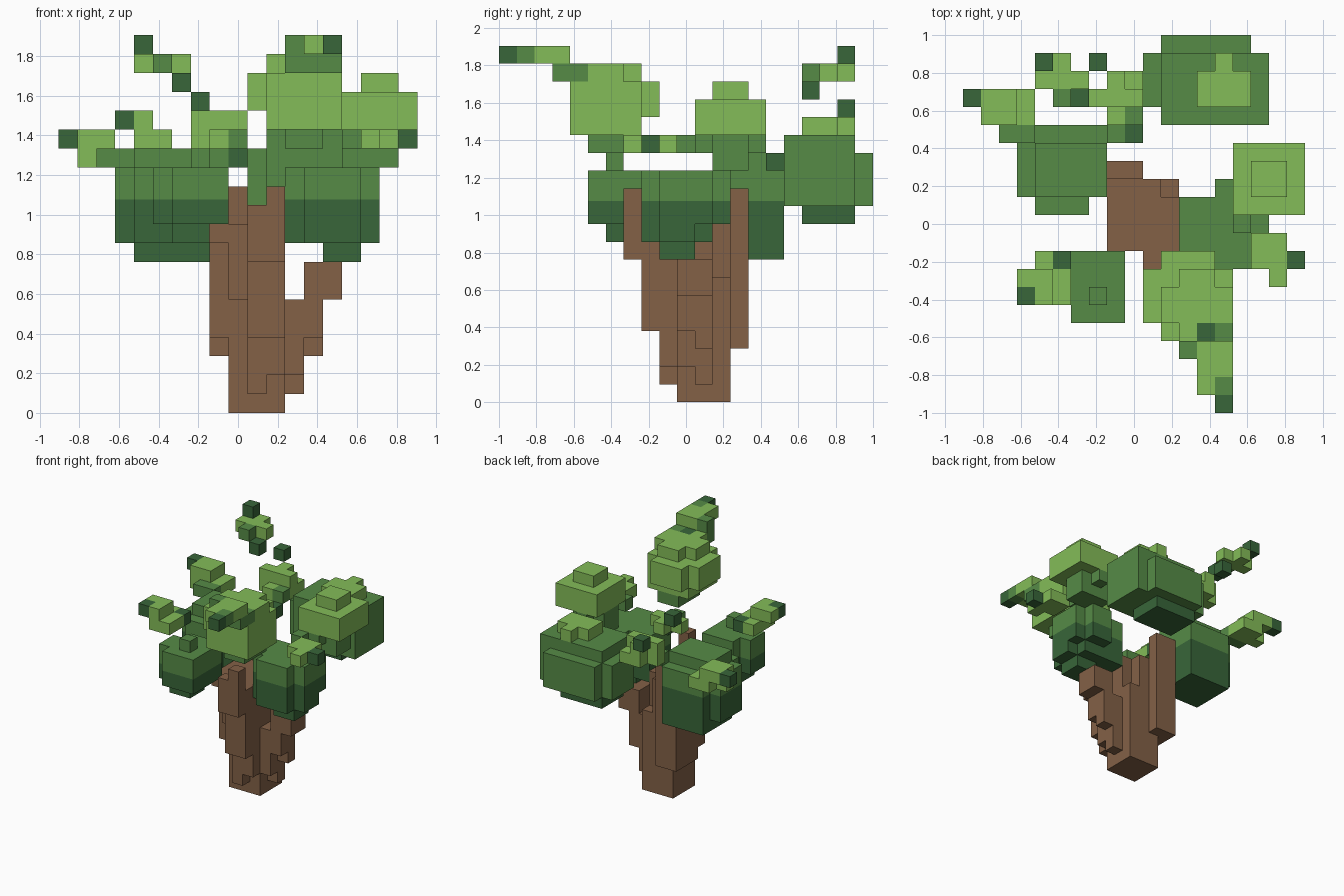
import bpy, bmesh
from mathutils import Vector

if "Cube" in bpy.data.objects:
    bpy.data.objects.remove(bpy.data.objects["Cube"], do_unlink=True)

U = 2 / 21                      # edge of one block
ORIGIN = Vector((-9.5 * U, -1.0, 0.0))
SHADE_Z = 1.076                 # leaves are dark below this height

COLOURS = {
    "bark brown": (0.228, 0.119, 0.062, 1),
    "dark leaf": (0.040, 0.133, 0.041, 1),
    "mid leaf": (0.093, 0.260, 0.062, 1),
    "light leaf": (0.230, 0.505, 0.098, 1),
}
MATS = []
for label, rgba in COLOURS.items():
    m = bpy.data.materials.new(label)
    m.use_nodes = True
    m.diffuse_color = rgba
    bsdf = m.node_tree.nodes["Principled BSDF"]
    bsdf.inputs["Base Color"].default_value = rgba
    bsdf.inputs["Roughness"].default_value = 0.9
    MATS.append(m)
BROWN, DARK, MID, LIGHT, SHADED = range(5)


def blocks(name, *groups):
    """Fuse block ranges (x0, x1, y0, y1, z0, z1) into one outer skin.
    Each group is (colour, ranges); later groups repaint earlier ones."""
    cells = {}
    for colour, ranges in groups:
        for x0, x1, y0, y1, z0, z1 in ranges:
            for x in range(x0, x1):
                for y in range(y0, y1):
                    for z in range(z0, z1):
                        cells[x, y, z] = colour
    bm = bmesh.new()
    for cell, colour in cells.items():
        for axis in range(3):
            for side in (0, 1):
                near = list(cell)
                near[axis] += 2 * side - 1
                if tuple(near) in cells:
                    continue
                quad = []
                for a, b in ((0, 0), (1, 0), (1, 1), (0, 1)):
                    p = list(cell)
                    p[axis] += side
                    p[(axis + 1) % 3] += a
                    p[(axis + 2) % 3] += b
                    quad.append(bm.verts.new(ORIGIN + Vector(p) * U))
                face = bm.faces.new(quad if side else quad[::-1])
                face.material_index = colour
    bmesh.ops.remove_doubles(bm, verts=bm.verts, dist=1e-4)
    # Shaded leaves change colour at one height
    if SHADED in cells.values():
        bmesh.ops.bisect_plane(bm, geom=bm.verts[:] + bm.edges[:] + bm.faces[:],
                               plane_co=(0, 0, SHADE_Z), plane_no=(0, 0, 1))
        for f in bm.faces:
            if f.material_index == SHADED:
                low = f.calc_center_median().z < SHADE_Z
                f.material_index = DARK if low else MID
    bmesh.ops.dissolve_limit(bm, angle_limit=0.01, verts=bm.verts, edges=bm.edges,
                             delimit={'MATERIAL'})
    me = bpy.data.meshes.new(name)
    bm.to_mesh(me)
    bm.free()
    for m in MATS:
        me.materials.append(m)
    ob = bpy.data.objects.new(name, me)
    bpy.context.collection.objects.link(ob)


def one(x, y, z):
    return (x, x + 1, y, y + 1, z, z + 1)


# Trunk and its limbs
blocks("trunk", (BROWN, [
    (9, 12, 10, 12, 0, 10), (9, 11, 12, 13, 0, 10), (11, 12, 12, 13, 0, 7),
    (10, 11, 9, 10, 1, 10), (11, 12, 9, 10, 2, 10), (9, 10, 9, 10, 6, 10),
    (10, 12, 8, 9, 4, 10), (8, 9, 11, 13, 3, 10), (8, 9, 10, 11, 4, 10),
    (8, 9, 9, 10, 9, 10)]))
blocks("front_limb", (BROWN, [(10, 11, 7, 8, 8, 11), (11, 12, 7, 8, 8, 12)]))
blocks("back_limb", (BROWN, [(8, 10, 13, 14, 3, 12)]))
blocks("left_limb", (BROWN, [
    (12, 13, 11, 12, 1, 6), (12, 13, 10, 11, 2, 6), (13, 14, 11, 12, 3, 8),
    (13, 14, 10, 11, 4, 8), (14, 15, 10, 12, 6, 8)]))

# Low shaded leaf clumps
blocks("left_clump", (SHADED, [
    (13, 16, 8, 12, 9, 13), (12, 13, 9, 12, 9, 13), (16, 17, 9, 11, 9, 10),
    (16, 17, 9, 12, 10, 13), (14, 16, 9, 11, 8, 9), (14, 16, 12, 13, 10, 13)]))
blocks("front_right_clump", (SHADED, [
    (6, 9, 5, 9, 10, 13), (5, 6, 6, 8, 10, 13), (6, 8, 6, 8, 9, 10),
    one(7, 6, 13)]))
blocks("back_right_clump", (SHADED, [
    (3, 8, 12, 15, 9, 13), (4, 8, 15, 16, 9, 13), (4, 7, 11, 12, 9, 13),
    (4, 8, 12, 16, 8, 9), (4, 8, 12, 15, 13, 14)]))

# Large back clump with a light cap
blocks("back_clump",
       (MID, [(11, 17, 16, 20, 11, 15), (11, 16, 20, 21, 11, 14),
              (10, 11, 17, 20, 11, 14)]),
       (DARK, [(11, 15, 17, 20, 10, 11)]),
       (LIGHT, [(13, 16, 17, 19, 15, 16), one(14, 19, 15)]))

# Tall front clump and the sprig reaching forward
blocks("front_clump",
       (LIGHT, [(11, 15, 4, 8, 15, 18), (11, 15, 5, 7, 18, 19),
                (12, 14, 7, 8, 18, 19), (10, 11, 5, 8, 16, 18),
                (11, 14, 8, 9, 16, 18), one(12, 4, 18)]),
       (MID, [(12, 14, 5, 8, 14, 15), one(14, 4, 18)]),
       (DARK, [one(13, 4, 18)]))
blocks("front_sprig",
       (MID, [(12, 15, 3, 4, 18, 19), one(12, 3, 19)]),
       (LIGHT, [(13, 15, 1, 4, 19, 20)]),
       (MID, [one(14, 1, 19)]),
       (DARK, [one(14, 0, 19)]))

# Light clump on the left
blocks("upper_left_clump",
       (LIGHT, [(15, 19, 11, 15, 15, 17), (16, 18, 12, 14, 17, 18)]),
       (MID, [(15, 18, 12, 14, 13, 15), (16, 17, 11, 15, 14, 15)]))
blocks("left_sprig",
       (LIGHT, [(16, 18, 8, 10, 14, 15), one(17, 7, 14)]),
       (MID, [one(15, 10, 14)]),
       (DARK, [one(18, 8, 14)]))

# Sprigs on the right and back
blocks("front_right_sprig",
       (LIGHT, [(4, 6, 6, 8, 14, 15), one(4, 8, 14), one(4, 6, 15),
                one(4, 7, 15), one(3, 7, 15)]),
       (DARK, [one(3, 6, 15), one(5, 8, 14)]))
blocks("right_sprig",
       (LIGHT, [(1, 3, 16, 18, 14, 15), one(1, 16, 13), (2, 4, 16, 18, 13, 14)]),
       (MID, [(2, 4, 15, 16, 13, 14)]),
       (DARK, [one(0, 17, 14)]))
blocks("back_sprig",
       (LIGHT, [(7, 10, 17, 18, 14, 16), (8, 10, 18, 19, 14, 15),
                one(8, 16, 14), one(8, 18, 15)]),
       (MID, [one(9, 16, 14), one(8, 15, 13)]),
       (DARK, [one(9, 15, 13)]))
blocks("top_sprig",
       (LIGHT, [(4, 7, 18, 19, 18, 19), one(5, 19, 18)]),
       (MID, [one(5, 17, 18)]),
       (DARK, [one(4, 19, 19), one(6, 17, 17), one(7, 19, 16)]))
